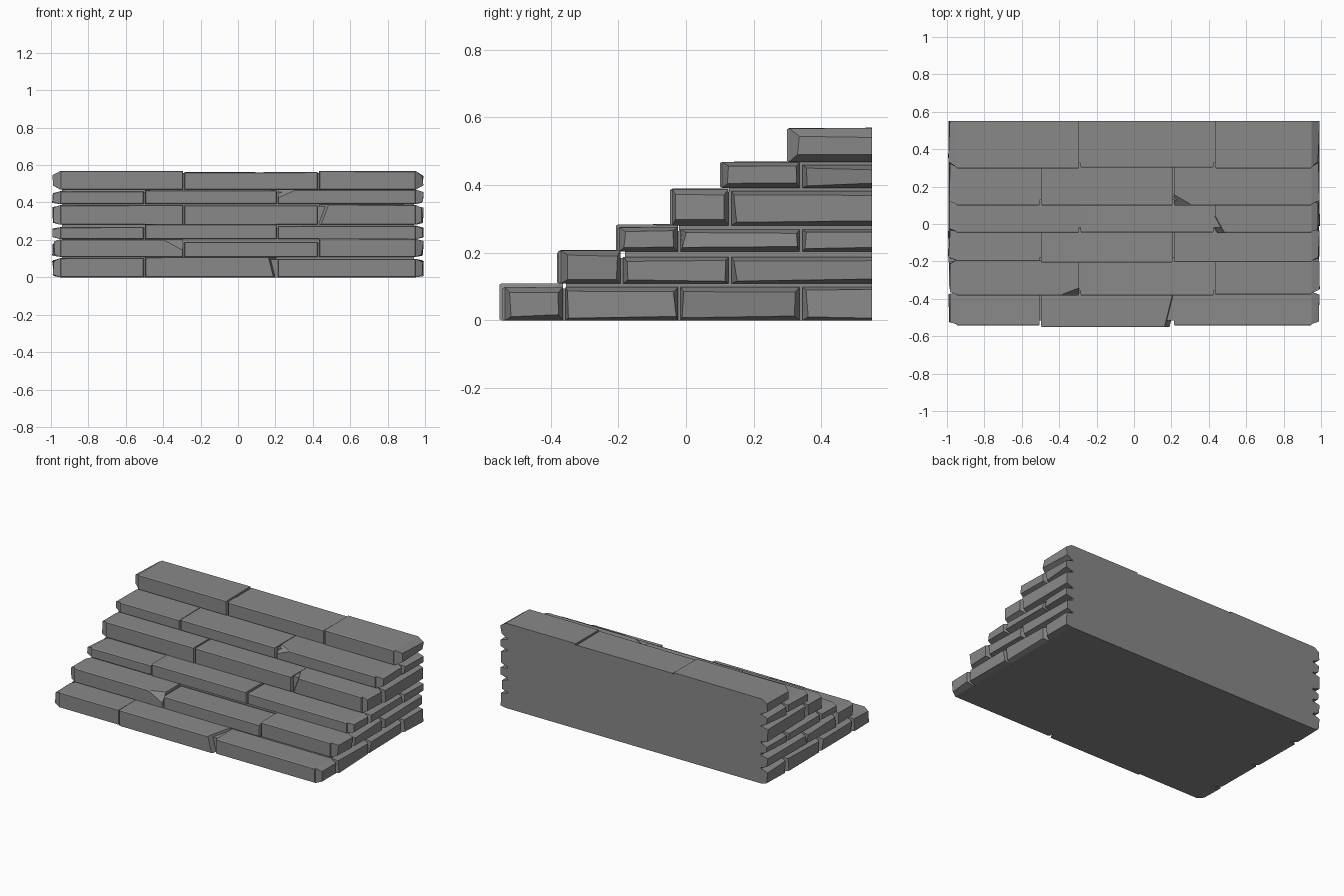
import bpy, bmesh, random
from mathutils import Vector

if "Cube" in bpy.data.objects:
    bpy.data.objects.remove(bpy.data.objects["Cube"])

random.seed(4)
BACK = 0.55
GAP = 0.004

stone_mat = bpy.data.materials.new("grey stone")
stone_mat.diffuse_color = (0.25, 0.25, 0.25, 1)
stone_mat.use_nodes = True
stone_mat.node_tree.nodes["Principled BSDF"].inputs["Base Color"].default_value = stone_mat.diffuse_color


def finish(bm, name):
    bmesh.ops.recalc_face_normals(bm, faces=bm.faces)
    me = bpy.data.meshes.new(name)
    bm.to_mesh(me)
    bm.free()
    me.materials.append(stone_mat)
    ob = bpy.data.objects.new(name, me)
    bpy.context.collection.objects.link(ob)


def box(lo, hi):
    bm = bmesh.new()
    bmesh.ops.create_cube(bm, size=1)
    for v in bm.verts:
        v.co = Vector([lo[i] if v.co[i] < 0 else hi[i] for i in range(3)])
    bm.normal_update()
    return bm


def bulge(bm, direction, inset, depth, wobble=0.0):
    """Push one side out as a tapered, slightly uneven face."""
    d = Vector(direction)
    bm.normal_update()
    face = max((f for f in bm.faces if f.normal.dot(d) > 0.99),
               key=lambda f: f.calc_area())
    bmesh.ops.inset_region(bm, faces=[face], thickness=inset, depth=0)
    for v in face.verts:
        v.co += d * (depth + random.uniform(-wobble, wobble))
        if abs(d.x) > 0.5:
            v.co.y += random.uniform(-wobble, wobble)
            v.co.z += random.uniform(-wobble, wobble) * 0.6
            if v.co.y > BACK - 0.06:      # keep the rear wall flat
                v.co.y = BACK
    bm.normal_update()


def chip(bm, point, normal):
    """Slice a broken corner off a stone."""
    geom = bm.verts[:] + bm.edges[:] + bm.faces[:]
    bmesh.ops.bisect_plane(bm, geom=geom, plane_co=point, plane_no=normal,
                           clear_outer=True)
    bmesh.ops.holes_fill(bm, edges=[e for e in bm.edges if e.is_boundary], sides=0)


# Courses: front y, bottom z, tops and fronts of the three stones, side joints
courses = [
    (-0.535, 0.00, (0.105, 0.11, 0.10), (0, -0.010, 0), (-0.36, -0.02, 0.34)),
    (-0.375, 0.105, (0.205, 0.19, 0.208), (0, 0, 0.005), (-0.19, 0.13)),
    (-0.20, 0.20, (0.27, 0.285, 0.277), (0.008, 0, 0.003), (-0.02, 0.34)),
    (-0.04, 0.277, (0.387, 0.385, 0.39), (0, 0.002, 0), (0.13,)),
    (0.107, 0.387, (0.462, 0.466, 0.47), (0, 0, 0), (0.34,)),
    (0.305, 0.465, (0.57, 0.563, 0.57), (0, 0.003, 0), ()),
]
joints = [(-0.95, -0.50, 0.21, 0.95), (-0.95, -0.29, 0.43, 0.95)]

# Broken corners: (course, stone) -> point on the cut, outward direction
chips = {
    (0, 1): ((0.17, -0.55, 0.08), (1, -0.25, 0.25)),
    (1, 0): ((-0.36, -0.375, 0.19), (0.3, -0.8, 0.55)),
    (3, 2): ((0.47, -0.04, 0.36), (-0.8, -0.45, 0.3)),
    (4, 2): ((0.27, 0.107, 0.455), (-0.4, -0.7, 0.9)),
}

for c, (front, z0, tops, shifts, splits) in enumerate(courses):
    top = min(tops)
    n = c + 1
    # Inner fill: flat rear wall and underside
    finish(box((-0.94, front + 0.02, z0 - (0.02 if c else 0)),
               (0.94, BACK, top - 0.006)), f"core_{n}")

    # Three stones along the tread
    xs = joints[c % 2]
    rear = splits[0] if splits else BACK
    for i in range(3):
        a = xs[i] + (GAP if i else 0)
        b = xs[i + 1] - (GAP if i < 2 else 0)
        bm = box((a, front + shifts[i], z0 + (GAP if c else 0)),
                 (b, rear - (GAP if splits else 0), tops[i]))
        for v in bm.verts:      # slightly sloping tops
            if v.co.z > z0 + 0.05:
                v.co.z += random.uniform(-0.003, 0)
        bulge(bm, (0, -1, 0), 0.005, 0.007)
        if i != 1:
            s = -1 if i == 0 else 1
            bulge(bm, (s, 0, 0), 0.035 if c == 5 else 0.02, 0.037, 0.006)
        if (c, i) in chips:
            p, nrm = chips[c, i]
            chip(bm, Vector(p), Vector(nrm).normalized())
        finish(bm, f"tread_stone_{n}_{i + 1}")

    # Stones along both flanks
    ends = list(splits) + [BACK]
    for s, side in ((-1, "left"), (1, "right")):
        for j in range(len(splits)):
            x = sorted((0.85 * s, 0.95 * s))
            last = j == len(splits) - 1
            bm = box((x[0], ends[j] + GAP, z0 + (GAP if c else 0)),
                     (x[1], ends[j + 1] - (0 if last else GAP), top - 0.002))
            bulge(bm, (s, 0, 0), 0.015, 0.037, 0.007)
            finish(bm, f"{side}_flank_stone_{n}_{j + 1}")
